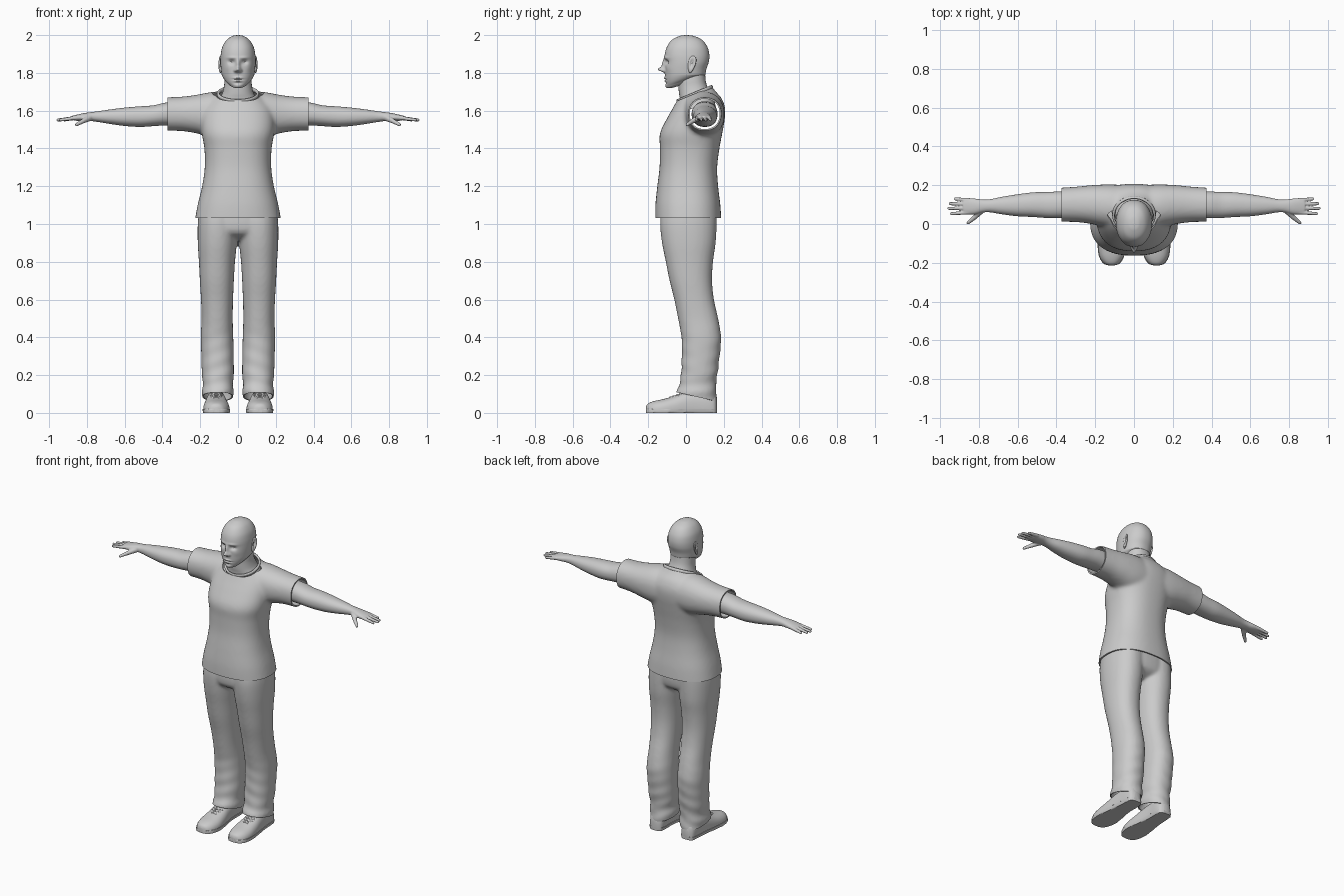
import bpy, bmesh, math
from mathutils import Vector

if "Cube" in bpy.data.objects:
    bpy.data.objects.remove(bpy.data.objects["Cube"])


def spline(keys, sub):
    """Catmull-Rom resampling of a list of tuples."""
    out = []
    for i in range(len(keys) - 1):
        p0, p1, p2, p3 = (keys[min(max(i + k, 0), len(keys) - 1)] for k in (-1, 0, 1, 2))
        for s in range(sub):
            t = s / sub
            out.append([0.5 * (2 * b + (c - a) * t + (2 * a - 5 * b + 4 * c - d) * t * t
                               + (3 * b - a - 3 * c + d) * t ** 3)
                        for a, b, c, d in zip(p0, p1, p2, p3)])
    return out + [list(keys[-1])]


def loft(bm, keys, axis='z', n=48, sub=4, power=2.2, sx=1):
    """Skin of rounded cross-sections; key = (position, a0, a1, b0, b1)."""
    rings = []
    for p, a0, a1, b0, b1 in spline(keys, sub):
        ring = []
        for k in range(n):
            c, s = math.cos(math.tau * k / n), math.sin(math.tau * k / n)
            a = (a0 + a1) / 2 + (a1 - a0) / 2 * math.copysign(abs(c) ** (2 / power), c)
            b = (b0 + b1) / 2 + (b1 - b0) / 2 * math.copysign(abs(s) ** (2 / power), s)
            x, y, z = {'z': (a, b, p), 'x': (p, a, b), 'y': (a, p, b)}[axis]
            ring.append(bm.verts.new((x * sx, y, z)))
        rings.append(ring)
    for r, q in zip(rings, rings[1:]):
        for k in range(n):
            bm.faces.new((r[k], r[(k + 1) % n], q[(k + 1) % n], q[k]))
    bm.faces.new(rings[0])
    bm.faces.new(rings[-1])


def sym(z, w, y0, y1):
    return (z, -w, w, y0, y1)


def make(name, bm):
    bmesh.ops.recalc_face_normals(bm, faces=bm.faces[:])
    me = bpy.data.meshes.new(name)
    bm.to_mesh(me)
    bm.free()
    ob = bpy.data.objects.new(name, me)
    bpy.context.collection.objects.link(ob)
    return ob


def bake(ob):
    dg = bpy.context.evaluated_depsgraph_get()
    me = bpy.data.meshes.new_from_object(ob.evaluated_get(dg))
    ob.modifiers.clear()
    ob.data = me


def fuse(ob, voxel, iterations):
    """Merge overlapping volumes into one soft skin."""
    m = ob.modifiers.new("Fuse", 'REMESH')
    m.mode, m.voxel_size = 'VOXEL', voxel
    m = ob.modifiers.new("Soften", 'SMOOTH')
    m.factor, m.iterations = 0.5, iterations
    bake(ob)


def open_cloth(ob, planes, thickness):
    """Trim the openings and give the cloth thickness."""
    bm = bmesh.new()
    bm.from_mesh(ob.data)
    for co, no in planes:
        bmesh.ops.bisect_plane(bm, geom=bm.verts[:] + bm.edges[:] + bm.faces[:],
                               plane_co=co, plane_no=no, clear_outer=True)
    bm.to_mesh(ob.data)
    bm.free()
    m = ob.modifiers.new("Thickness", 'SOLIDIFY')
    m.thickness, m.offset = thickness, -1
    bake(ob)


def finish(ob, mirror=False, angle=50):
    if mirror:
        ob.modifiers.new("Mirror", 'MIRROR').use_mirror_merge = False
        bake(ob)
    bpy.ops.object.select_all(action='DESELECT')
    ob.select_set(True)
    bpy.context.view_layer.objects.active = ob
    bpy.ops.object.shade_smooth_by_angle(angle=math.radians(angle))


def beads(bm, a, b, r0, r1, count=14):
    """Tapered finger as a chain of spheres, fused later."""
    a, b = Vector(a), Vector(b)
    for i in range(count):
        t = i / (count - 1)
        v = bmesh.ops.create_uvsphere(bm, u_segments=12, v_segments=8, radius=r0 + (r1 - r0) * t)
        bmesh.ops.translate(bm, verts=v['verts'], vec=a.lerp(b, t))


# Shirt: torso and two sleeves
bm = bmesh.new()
loft(bm, [sym(1.00, .232, -.163, .188), sym(1.1, .214, -.162, .182), sym(1.2, .19, -.152, .17),
          sym(1.3, .176, -.14, .165), sym(1.4, .178, -.138, .177), sym(1.48, .192, -.138, .192),
          sym(1.56, .195, -.1, .206), sym(1.62, .18, -.066, .206), sym(1.67, .135, -.04, .186),
          sym(1.70, .098, -.025, .158), sym(1.74, .07, -.01, .13)], power=2.4)
for s in (1, -1):
    loft(bm, [(.04, -.03, .20, 1.46, 1.70), (.13, -.02, .204, 1.46, 1.70), (.22, 0, .2, 1.48, 1.684),
              (.30, .01, .192, 1.492, 1.674), (.41, .011, .185, 1.494, 1.67)], 'x', sx=s)
shirt = make("shirt", bm)
fuse(shirt, .01, 10)
open_cloth(shirt, [((0, 0, 1.033), (0, 0, -1)), ((.373, 0, 0), (1, 0, 0)), ((-.373, 0, 0), (-1, 0, 0)),
                   ((0, -.05, 1.65), (0, -.075, .18))], .008)
finish(shirt)

# Shirt collar
bpy.ops.mesh.primitive_torus_add(major_segments=64, minor_segments=12, major_radius=.097, minor_radius=.007,
                                 location=(0, .047, 1.688), rotation=(math.radians(22.6), 0, 0))
collar = bpy.context.object
collar.name = "collar"
collar.scale = (1.08, 1.0, 1.5)
finish(collar)

# Trousers: hips and two legs
bm = bmesh.new()
loft(bm, [sym(.915, .1, -.06, .09), sym(.95, .19, -.12, .145), sym(1.0, .208, -.135, .16),
          sym(1.09, .2, -.13, .16)], power=2.4)
for s in (1, -1):
    loft(bm, [(1.08, .0, .205, -.13, .162), (1.0, 0, .213, -.137, .162), (.9, .006, .213, -.127, .157),
              (.8, .016, .207, -.107, .143), (.7, .022, .202, -.087, .138), (.6, .026, .196, -.062, .148),
              (.5, .028, .193, -.042, .17), (.4, .025, .197, -.024, .186), (.3, .023, .194, -.022, .178),
              (.2, .022, .191, -.027, .166), (.15, .028, .185, -.036, .158), (.11, .022, .192, -.05, .162),
              (.07, .03, .185, -.045, .162), (.03, .03, .185, -.045, .162)], sx=s)
trousers = make("trousers", bm)
fuse(trousers, .01, 5)
for v in trousers.data.vertices:  # soft creases near the hems
    x, y, z = v.co
    v.co.y += .003 * math.sin(z * 75 + abs(x) * 25) * max(0, 1 - z / .5)
open_cloth(trousers, [((0, 0, 1.07), (0, 0, 1)), ((0, -.045, .108), (0, -.045, -.2))], .007)
finish(trousers)

# Head, with facial forms pushed out of the front
bm = bmesh.new()
loft(bm, [sym(2.0, .004, -.004, .008), sym(1.995, .03, -.034, .042), sym(1.975, .06, -.074, .085),
          sym(1.94, .082, -.1, .112), sym(1.90, .091, -.112, .123), sym(1.86, .093, -.112, .121),
          sym(1.82, .09, -.111, .108), sym(1.78, .084, -.11, .1), sym(1.75, .073, -.106, .085),
          sym(1.73, .058, -.101, .07), sym(1.718, .042, -.094, .05), sym(1.712, .012, -.07, 0)],
     n=160, sub=11)
bumps = [(0, 1.846, .011, .026, .016), (0, 1.818, .013, .013, .033), (.014, 1.812, .008, .008, .012),
         (.034, 1.857, .017, .012, -.014), (.032, 1.880, .026, .008, .005), (0, 1.773, .021, .006, .008),
         (0, 1.757, .018, .006, .008), (0, 1.765, .025, .003, -.006), (0, 1.730, .02, .014, .008),
         (.055, 1.825, .018, .02, .003), (0, 1.746, .02, .006, -.003)]
for v in bm.verts:
    x, y, z = v.co
    if y < 0:
        push = sum(h * math.exp(-((abs(x) - bx) / sx) ** 2 - ((z - bz) / sz) ** 2)
                   for bx, bz, sx, sz, h in bumps)
        v.co.y -= push * min(1, -y / .04)
    v.co.z += min(1, max(0, (1.79 - z) / .06)) * .3 * max(0, y + .1)
finish(make("head", bm), angle=80)

# Neck
bm = bmesh.new()
loft(bm, [sym(1.61, .115, -.03, .16), sym(1.66, .1, -.032, .148), sym(1.69, .084, -.037, .132),
          sym(1.73, .074, -.04, .112), sym(1.77, .071, -.04, .103), sym(1.84, .064, -.02, .1)])
finish(make("neck", bm))

# Eyes
bm = bmesh.new()
v = bmesh.ops.create_uvsphere(bm, u_segments=24, v_segments=16, radius=.013)
bmesh.ops.scale(bm, verts=v['verts'], vec=(1.1, 1, .65))
bmesh.ops.translate(bm, verts=v['verts'], vec=(.034, -.08, 1.857))
finish(make("eyes", bm), mirror=True)

# Ears: a flattened shell with a hollow in its outer face
bm = bmesh.new()
bmesh.ops.create_uvsphere(bm, u_segments=32, v_segments=24, radius=1)
for v in bm.verts:
    x, y, z = v.co
    x -= 1.3 * math.exp(-(y / .45) ** 2 - ((z - .15) / .5) ** 2) if x > 0 else 0
    y = y * (.8 + .25 * z)
    v.co = (.093 + .011 * x + .006 * y, .03 + .026 * y + .008 * z, 1.845 + .045 * z)
finish(make("ears", bm), mirror=True, angle=80)

# Arms with hands and fingers
bm = bmesh.new()
loft(bm, [(.28, .035, .165, 1.52, 1.65), (.38, .03, .167, 1.522, 1.643), (.45, .031, .165, 1.518, 1.628),
          (.52, .036, .163, 1.514, 1.623), (.60, .04, .153, 1.519, 1.616), (.68, .05, .14, 1.53, 1.606),
          (.74, .06, .128, 1.54, 1.597), (.78, .059, .126, 1.545, 1.592), (.82, .05, .131, 1.545, 1.586),
          (.86, .05, .132, 1.547, 1.577), (.88, .058, .125, 1.552, 1.572)], 'x')
for y0, y1, tip in ((.06, .053, .94), (.082, .08, .953), (.103, .105, .947), (.123, .129, .92)):
    beads(bm, (.85, y0, 1.563), (tip, y1, 1.551), .0115, .0085)
beads(bm, (.785, .072, 1.563), (.82, .035, 1.545), .018, .0125)
beads(bm, (.82, .035, 1.545), (.855, .006, 1.526), .0125, .009)
arms = make("arms", bm)
fuse(arms, .004, 4)
finish(arms, mirror=True, angle=80)

# Shoes: upper and sole from one outline
outline = [(-.213, .102, .128, -.02, .03), (-.203, .076, .155, -.04, .048), (-.17, .055, .176, -.04, .062),
           (-.12, .045, .184, -.04, .073), (-.06, .05, .18, -.04, .09), (0, .06, .172, -.04, .112),
           (.06, .066, .166, -.04, .122), (.12, .066, .162, -.04, .12), (.152, .074, .154, -.04, .1),
           (.165, .096, .132, -.02, .06)]
for name, grow, top in (("shoe_uppers", 0, 1), ("shoe_soles", .003, .02)):
    bm = bmesh.new()
    loft(bm, [(y, a - grow, b + grow, c, d) for y, a, b, c, d in outline], 'y', power=2.4)
    for v in bm.verts:
        v.co.z = min(max(v.co.z, 0), top)
    finish(make(name, bm), mirror=True)

# Laces: crossed cords over the instep
bm = bmesh.new()
for i in range(5):
    y = -.085 + .018 * i
    for d in (-.009, .009):
        for k in range(15):
            t = k / 7 - 1
            v = bmesh.ops.create_uvsphere(bm, u_segments=8, v_segments=6, radius=.0045)
            yy = y + d * t
            bmesh.ops.translate(bm, verts=v['verts'],
                                vec=(.115 + .03 * t, yy, .112 + .35 * yy - .009 * t * t))
laces = make("laces", bm)
fuse(laces, .002, 3)
finish(laces, mirror=True)
